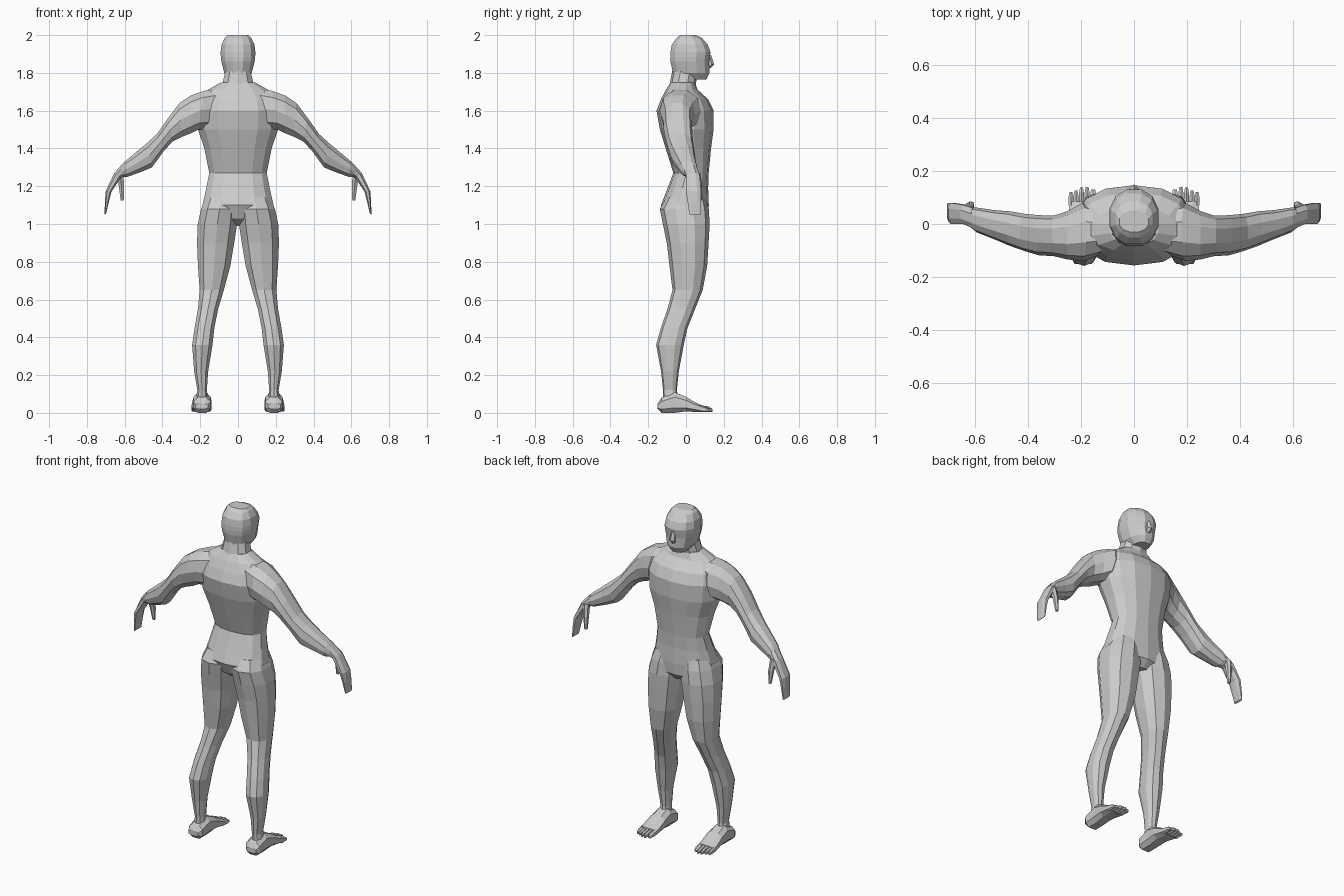
import bpy, bmesh, math
from mathutils import Vector

skin = bpy.data.materials.new("plain grey")
skin.diffuse_color = (0.6, 0.6, 0.6, 1)


def ring(c, u, v, n=12, power=0.88):
    """Rounded cross-section around c spanned by half-axes u and v."""
    pts = []
    for i in range(n):
        a = 2 * math.pi * (i + 0.5) / n
        k = [math.copysign(abs(t) ** power, t) for t in (math.cos(a), math.sin(a))]
        s = math.cos(math.pi / n) ** power      # keep the full width on the flat sides
        pts.append(Vector(c) + Vector(u) * k[0] / s + Vector(v) * k[1] / s)
    return pts


def loft(name, rings, mirror=False):
    """Skin a list of rings into one flat-shaded closed part."""
    bm = bmesh.new()
    loops = [[bm.verts.new(p) for p in r] for r in rings]
    n = len(loops[0])
    for a, b in zip(loops, loops[1:]):
        for i in range(n):
            j = (i + 1) % n
            bm.faces.new((a[i], a[j], b[j], b[i]))
    bm.faces.new(loops[0])
    bm.faces.new(loops[-1])
    bmesh.ops.recalc_face_normals(bm, faces=bm.faces)
    me = bpy.data.meshes.new(name)
    bm.to_mesh(me)
    bm.free()
    me.materials.append(skin)
    ob = bpy.data.objects.new(name, me)
    bpy.context.collection.objects.link(ob)
    if mirror:
        ob.modifiers.new("mirror", 'MIRROR').use_mirror_merge = False
    return ob


def level(z, x0, x1, y0, y1, n=12):
    """Horizontal ring from its extents."""
    return ring(((x0 + x1) / 2, (y0 + y1) / 2, z), ((x1 - x0) / 2, 0, 0), (0, (y1 - y0) / 2, 0), n)


def upright(y, x0, x1, z0, z1, n=8):
    """Ring facing along y from its extents."""
    return ring(((x0 + x1) / 2, y, (z0 + z1) / 2), ((x1 - x0) / 2, 0, 0), (0, 0, (z1 - z0) / 2), n, 0.75)


def limb(ux, uz, lx, lz, y0, y1, n=10):
    """Ring between an upper and a lower outline point."""
    up, lo = Vector((ux, 0, uz)), Vector((lx, 0, lz))
    return ring((up + lo) / 2 + Vector((0, (y0 + y1) / 2, 0)), (up - lo) / 2, (0, (y1 - y0) / 2, 0), n)


# Torso: height, half width, back, chest
loft("torso", [level(z, -w, w, b, f, 14) for z, w, b, f in (
    (1.75, .09, -.08, .045), (1.71, .16, -.105, .06), (1.66, .205, -.13, .115),
    (1.60, .22, -.153, .143), (1.50, .212, -.135, .143), (1.40, .178, -.105, .13),
    (1.27, .152, -.065, .118), (1.19, .168, -.095, .115), (1.10, .188, -.13, .118),
    (1.03, .15, -.10, .115), (.99, .05, -.04, .08))])

# Neck
loft("neck", [level(z, -w, w, b, f, 10) for z, w, b, f in (
    (1.70, .11, -.10, .045), (1.745, .082, -.083, .05), (1.81, .066, -.07, .06))])

# Head
loft("head", [level(z, -w, w, b, f, 12) for z, w, b, f in (
    (1.765, .045, -.02, .108), (1.80, .073, -.07, .125), (1.86, .088, -.082, .122),
    (1.885, .091, -.083, .126), (1.91, .092, -.082, .13), (1.95, .087, -.075, .115),
    (1.985, .07, -.05, .085), (2.0, .055, -.03, .05))])

# Nose
loft("nose", [level(z, -w, w, .09, f, 6) for z, w, f in (
    (1.825, .015, .128), (1.845, .017, .146), (1.895, .009, .13))])

# Legs: height, inner, outer, back, front
loft("leg", [level(*s, 10) for s in (
    (1.14, .0, .172, -.10, .10), (1.08, .0, .195, -.133, .115), (1.0, .005, .213, -.117, .12),
    (.90, .02, .217, -.097, .115), (.78, .04, .212, -.083, .108), (.65, .075, .203, -.068, .085),
    (.55, .105, .212, -.095, .045), (.45, .125, .23, -.13, .005), (.36, .135, .243, -.155, -.015),
    (.22, .158, .232, -.13, -.04), (.12, .165, .215, -.12, -.05), (.06, .16, .225, -.12, -.04))], True)

# Feet
loft("foot", [upright(*s) for s in (
    (-.15, .16, .225, .02, .05), (-.13, .145, .235, 0, .08), (-.06, .145, .235, 0, .11),
    (0, .14, .24, .008, .085), (.05, .14, .245, .005, .055), (.085, .142, .247, .005, .04))], True)

# Toes: centre and tip
for i, (x, tip) in enumerate(((.154, .13), (.177, .14), (.198, .138), (.219, .127), (.238, .12))):
    w = .012 if i == 0 else .009
    loft(f"toe_{i + 1}", [upright(y, x - w * k, x + w * k, .006, h, 6) for y, k, h in (
        (.07, 1, .04), (tip - .02, 1, .032), (tip, .6, .02))], True)

# Arms: upper outline x z, lower outline x z, back, front
loft("arm", [limb(*s) for s in (
    (.10, 1.72, .14, 1.50, -.11, .05), (.18, 1.705, .21, 1.50, -.135, .075),
    (.25, 1.68, .25, 1.48, -.13, .045), (.31, 1.64, .295, 1.462, -.118, .028),
    (.37, 1.56, .345, 1.437, -.115, .03), (.43, 1.475, .39, 1.39, -.10, .035),
    (.48, 1.43, .455, 1.30, -.08, .045), (.54, 1.38, .515, 1.275, -.055, .05),
    (.60, 1.33, .585, 1.25, -.03, .06), (.63, 1.295, .605, 1.25, -.01, .062))], True)

# Hands
loft("hand", [limb(*s, 8) for s in (
    (.615, 1.315, .595, 1.255, -.015, .06), (.655, 1.27, .62, 1.245, 0, .072),
    (.70, 1.175, .67, 1.17, 0, .08), (.705, 1.12, .683, 1.12, .008, .08),
    (.706, 1.05, .698, 1.055, .018, .08))], True)

# Thumbs
loft("thumb", [level(z, x - w, x + w, y - w, y + w, 6) for z, x, y, w in (
    (1.27, .625, .055, .018), (1.20, .617, .07, .014), (1.125, .613, .076, .008))], True)
